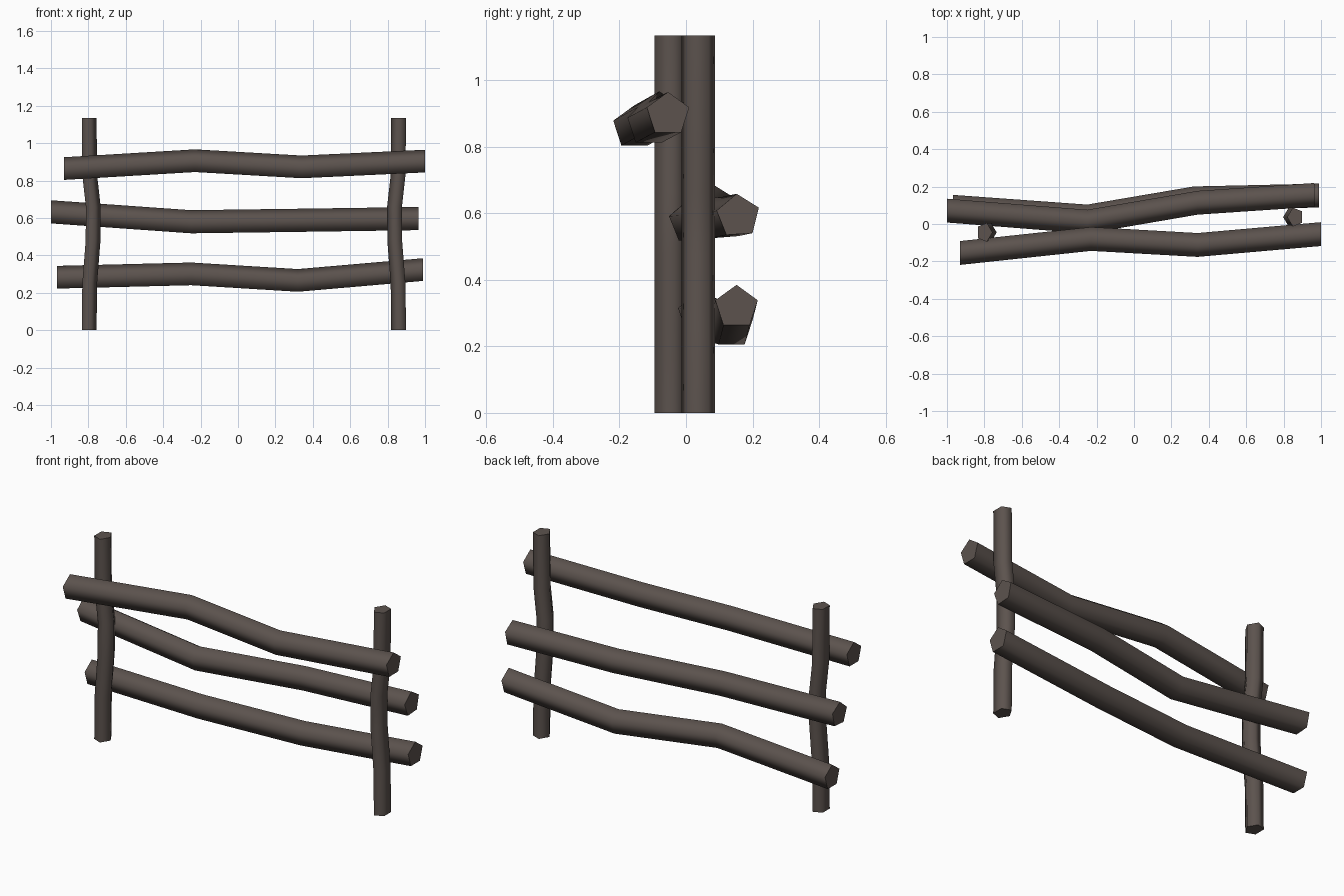
import bpy, bmesh, math
from mathutils import Vector

if "Cube" in bpy.data.objects:
    bpy.data.objects.remove(bpy.data.objects["Cube"])

wood = bpy.data.materials.new("weathered_wood")
wood.diffuse_color = (0.107, 0.086, 0.076, 1)
wood.use_nodes = True
wood.node_tree.nodes["Principled BSDF"].inputs["Base Color"].default_value = wood.diffuse_color


def log(name, path, axis, r1, r2, start):
    """Five-sided log: one pentagon per path point, flat end caps, smooth sides."""
    u, v = (Vector((0, 1, 0)), Vector((0, 0, 1))) if axis == 'X' else (Vector((1, 0, 0)), Vector((0, 1, 0)))
    bm = bmesh.new()
    rings = []
    for p in path:
        ring = []
        for i in range(5):
            a = math.radians(start + 72 * i)
            ring.append(bm.verts.new(Vector(p) + u * r1 * math.cos(a) + v * r2 * math.sin(a)))
        rings.append(ring)
    for a, b in zip(rings, rings[1:]):
        for i in range(5):
            j = (i + 1) % 5
            bm.faces.new((a[i], a[j], b[j], b[i])).smooth = True
    caps = [bm.faces.new(rings[0][::-1]), bm.faces.new(rings[-1])]
    for f in caps:
        for e in f.edges:
            e.smooth = False
    bmesh.ops.recalc_face_normals(bm, faces=bm.faces[:])
    me = bpy.data.meshes.new(name)
    bm.to_mesh(me)
    bm.free()
    me.materials.append(wood)
    bpy.context.collection.objects.link(bpy.data.objects.new(name, me))


# Crooked horizontal rails
R = 0.067
log("top_rail", [(-0.93, -0.155, 0.858), (-0.23, -0.08, 0.90), (0.34, -0.112, 0.867), (1.0, -0.054, 0.898)],
    'X', R, R, 90)
log("middle_rail", [(-1.0, 0.073, 0.628), (-0.25, 0.014, 0.575), (0.34, 0.115, 0.583), (0.965, 0.157, 0.592)],
    'X', R, R, 94)
log("bottom_rail", [(-0.968, 0.092, 0.277), (-0.25, 0.04, 0.295), (0.32, 0.137, 0.26), (0.99, 0.152, 0.318)],
    'X', R, R, 90)

# Upright posts, each bowed inward at mid height
bow = [(0, 0), (0.25, 0.003), (0.48, 0.021), (0.66, 0.022), (0.83, 0.003), (1.135, 0)]
for name, x, y, side, start in (("left_post", -0.80, -0.045, 1, 0), ("right_post", 0.863, 0.037, -1, 180)):
    log(name, [(x + side * d, y, z) for z, d in bow], 'Z', 0.0437, 0.053, start)
